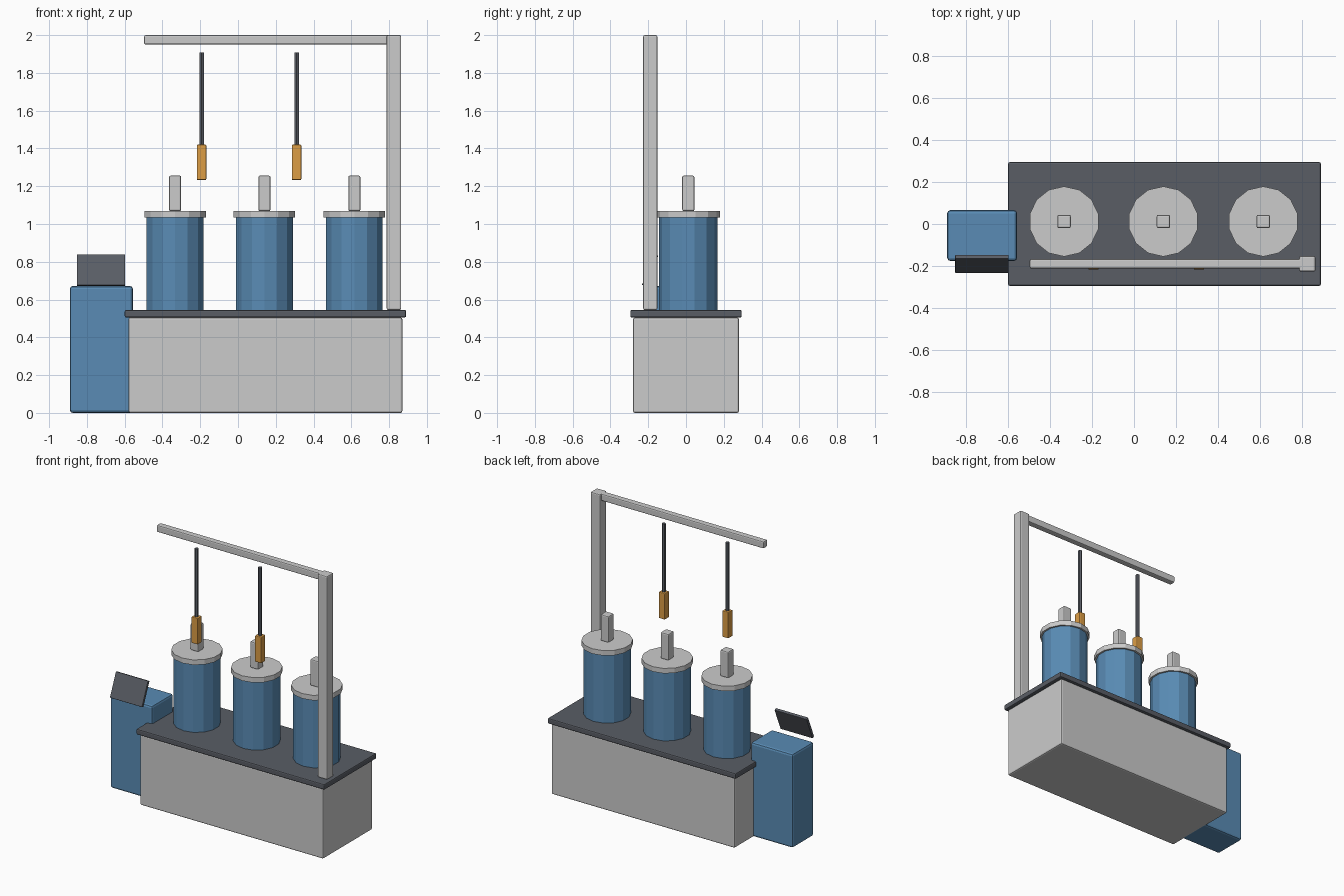
import bpy
import math

if "Cube" in bpy.data.objects:
    bpy.data.objects.remove(bpy.data.objects["Cube"])


def material(name, rgb):
    m = bpy.data.materials.new(name)
    m.diffuse_color = (*rgb, 1)
    m.use_nodes = True
    m.node_tree.nodes["Principled BSDF"].inputs["Base Color"].default_value = m.diffuse_color
    return m


blue = material("blue", (0.10, 0.26, 0.46))
dark = material("dark", (0.10, 0.11, 0.13))
orange = material("orange", (0.72, 0.34, 0.06))


def finish(ob, name, mat):
    ob.name = name
    if mat:
        ob.data.materials.append(mat)
    return ob


def box(name, x, y, z, mat=None, bevel=0.008, tilt=0):
    """Box from (min, max) ranges, with softened edges."""
    mid = [(a + b) / 2 for a, b in (x, y, z)]
    bpy.ops.mesh.primitive_cube_add(size=1, location=mid, rotation=(tilt, 0, 0))
    ob = bpy.context.object
    ob.scale = [b - a for a, b in (x, y, z)]
    bpy.ops.object.transform_apply(location=False, rotation=False, scale=True)
    mod = ob.modifiers.new("soft_edges", "BEVEL")
    mod.width, mod.segments = bevel, 2
    return finish(ob, name, mat)


def cylinder(name, x, y, z, radius, sides, mat=None):
    bpy.ops.mesh.primitive_cylinder_add(
        vertices=sides, radius=radius, depth=z[1] - z[0],
        location=(x, y, (z[0] + z[1]) / 2))
    return finish(bpy.context.object, name, mat)


# Cabinet and worktop
box("cabinet", (-0.58, 0.87), (-0.28, 0.28), (0, 0.505), bevel=0.01)
box("worktop", (-0.6, 0.89), (-0.295, 0.295), (0.505, 0.545), dark)

# Control pedestal with tilted screen
box("control_pedestal", (-0.89, -0.557), (-0.176, 0.066), (0, 0.672), blue, 0.015)
box("control_screen", (-0.852, -0.597), (-0.2, -0.18), (0.667, 0.843), dark, 0.003,
    tilt=-math.radians(23))

# Three tanks with lids and motor posts
for i, x in enumerate((-0.333, 0.14, 0.616), 1):
    y = 0.012
    cylinder(f"tank_{i}", x, y, (0.54, 1.036), 0.154, 14, blue)
    cylinder(f"tank_lid_{i}", x, y, (1.034, 1.07), 0.167, 14)
    box(f"motor_post_{i}", (x - 0.032, x + 0.032), (y - 0.032, y + 0.032), (1.068, 1.256))

# Overhead gantry
box("gantry_post", (0.787, 0.864), (-0.227, -0.152), (0.545, 2))
box("gantry_beam", (-0.497, 0.8), (-0.212, -0.167), (1.95, 2))

# Hanging tools on cables
for i, x in enumerate((-0.193, 0.31), 1):
    y = -0.192
    cylinder(f"tool_cable_{i}", x, y, (1.415, 1.907), 0.0135, 6, dark)
    box(f"tool_handle_{i}", (x - 0.025, x + 0.025), (y - 0.025, y + 0.025),
        (1.233, 1.42), orange, 0.005)
